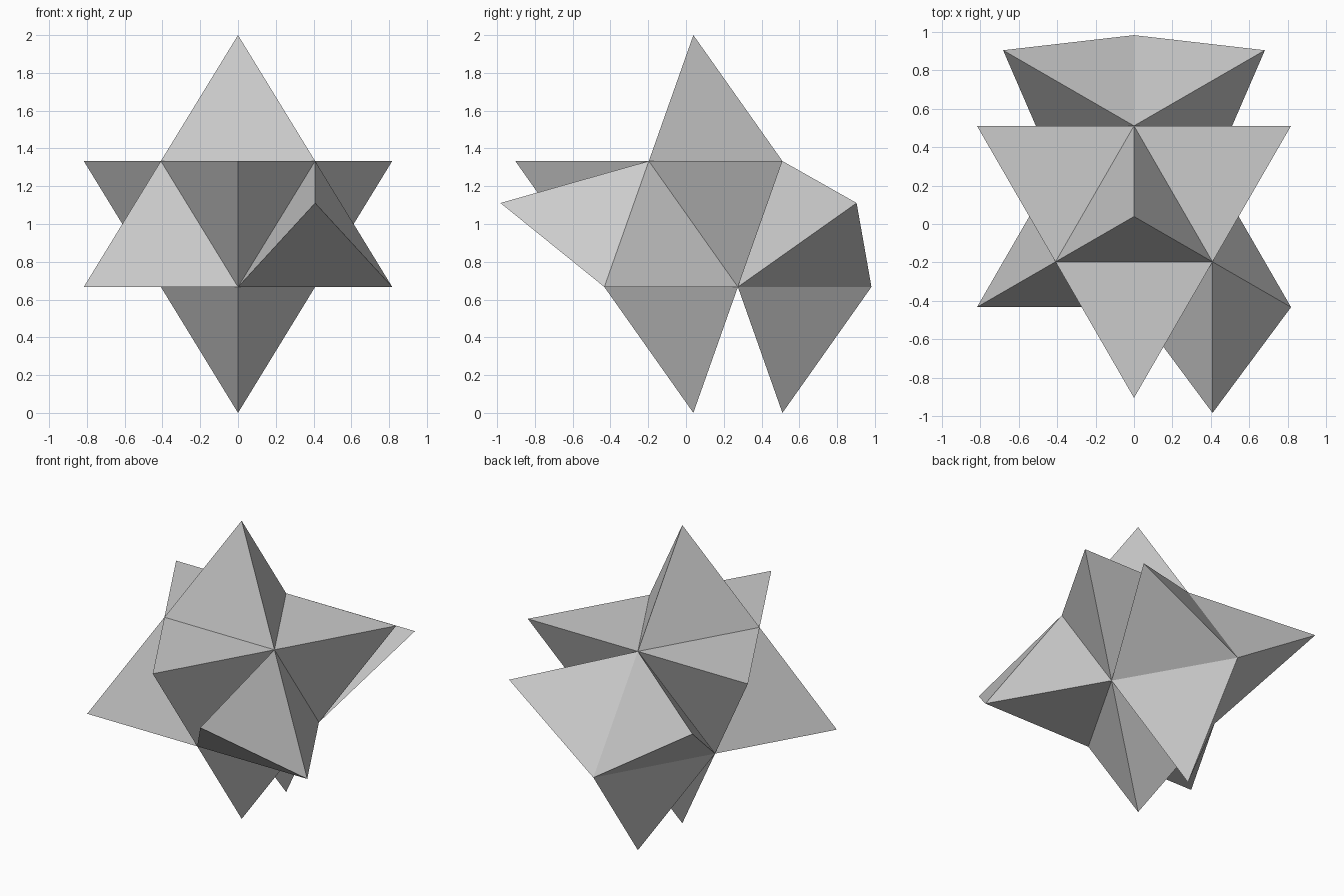
import bpy, bmesh
from math import sqrt, sin, cos, radians
from mathutils import Vector

cube = bpy.data.objects.get("Cube")
if cube:
    bpy.data.objects.remove(cube, do_unlink=True)

# One grey for the whole model
grey = bpy.data.materials.new("plain grey")
grey.use_nodes = True
colour = (0.6, 0.6, 0.6, 1)
grey.diffuse_color = colour
grey.node_tree.nodes["Principled BSDF"].inputs["Base Color"].default_value = colour

EDGE = 2 * sqrt(2 / 3) / 2          # every triangle is equilateral
SPIKE = EDGE * sqrt(2 / 3)          # height of a regular tetrahedron
CENTRE = Vector((0, 0.039, 1))


def grow(bm, face):
    """Replace a triangle with a regular tetrahedral spike; return its tip."""
    face.normal_update()
    tip = bm.verts.new(face.calc_center_median() + face.normal * SPIKE)
    corners = list(face.verts)
    bm.faces.remove(face)
    for i, corner in enumerate(corners):
        bm.faces.new((corner, corners[(i + 1) % 3], tip)).normal_update()
    return tip


bm = bmesh.new()

# Octahedral core: two opposed triangles joined by a hull
radius = EDGE / sqrt(3)
for side, start in ((1, 90), (-1, 270)):
    for k in range(3):
        a = radians(start + 120 * k)
        bm.verts.new(CENTRE + Vector((radius * cos(a), radius * sin(a), side * SPIKE / 2)))
bmesh.ops.convex_hull(bm, input=bm.verts[:])
bmesh.ops.recalc_face_normals(bm, faces=bm.faces[:])

# Eight main spikes, one on every core face
tips = [grow(bm, f) for f in bm.faces[:]]

# Side spikes on all three faces of the back spike
back_tip = max(tips, key=lambda v: v.co.y)
for f in list(back_tip.link_faces):
    grow(bm, f)

# Single side spike on the front face of the low +x spike
low_tip = max((v for v in tips if v.co.z < 1), key=lambda v: v.co.x)
grow(bm, min(low_tip.link_faces, key=lambda f: f.normal.y))

bmesh.ops.recalc_face_normals(bm, faces=bm.faces[:])
mesh = bpy.data.meshes.new("spiked_star")
bm.to_mesh(mesh)
bm.free()
mesh.materials.append(grey)
star = bpy.data.objects.new("spiked_star", mesh)
bpy.context.collection.objects.link(star)
